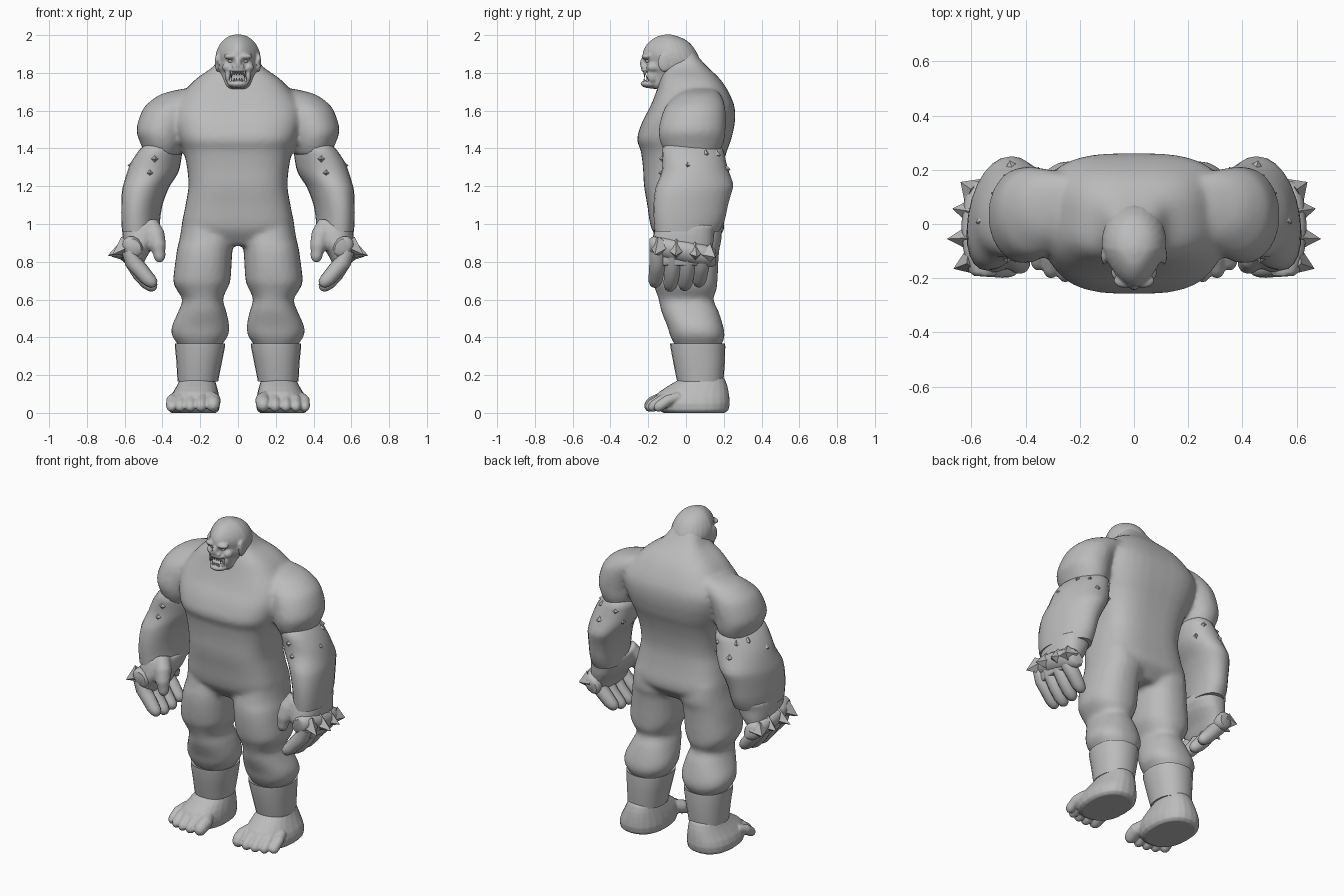
import bpy, bmesh, math
from mathutils import Vector, Matrix

skin = bpy.data.materials.new("grey_skin")
skin.diffuse_color = (0.5, 0.5, 0.5, 1)


def make(name, bm, angle=50):
    bmesh.ops.recalc_face_normals(bm, faces=bm.faces[:])
    me = bpy.data.meshes.new(name)
    bm.to_mesh(me)
    bm.free()
    me.materials.append(skin)
    ob = bpy.data.objects.new(name, me)
    bpy.context.collection.objects.link(ob)
    bpy.ops.object.select_all(action='DESELECT')
    ob.select_set(True)
    bpy.context.view_layer.objects.active = ob
    bpy.ops.object.shade_smooth_by_angle(angle=math.radians(angle))
    return ob


def blend(ob, voxel, steps):
    """Fuse overlapping volumes into one smooth skin."""
    m = ob.modifiers.new("blend", 'REMESH')
    m.mode, m.voxel_size, m.use_smooth_shade = 'VOXEL', voxel, True
    m = ob.modifiers.new("soften", 'SMOOTH')
    m.factor, m.iterations = .5, steps


def skin_rings(bm, rings):
    loops = [[bm.verts.new(p) for p in r] for r in rings]
    n = len(loops[0])
    for a, b in zip(loops, loops[1:]):
        for i in range(n):
            j = (i + 1) % n
            bm.faces.new((a[i], a[j], b[j], b[i]))
    bm.faces.new(loops[0])
    bm.faces.new(loops[-1])


def refine(rows, sub):
    """Insert spline-interpolated sections between the given ones."""
    v = [Vector(r) for r in rows]
    out = []
    for i in range(len(v) - 1):
        a, b, c, d = v[max(i - 1, 0)], v[i], v[i + 1], v[min(i + 2, len(v) - 1)]
        for k in range(sub):
            t = k / sub
            out.append(b + .5 * t * ((c - a) + t * ((2 * a - 5 * b + 4 * c - d)
                                                    + t * (3 * (b - c) + d - a))))
    return out + [v[-1]]


def loft(bm, rows, s=1, n=24, e=2.4, taper=0.0, shear=0.0, sub=1):
    """Stack rounded sections (z, x0, x1, y0, y1); taper narrows the front, shear skews x by y."""
    rings = []
    for z, x0, x1, y0, y1 in refine(rows, sub):
        r = []
        for i in range(n):
            t = 2 * math.pi * i / n
            c, d = math.cos(t), math.sin(t)
            k = 1 - taper * max(0, -d)
            dy = (y1 - y0) / 2 * math.copysign(abs(d) ** (2 / e), d)
            x = (x0 + x1) / 2 + k * (x1 - x0) / 2 * math.copysign(abs(c) ** (2 / e), c)
            r.append((s * (x - shear * dy), (y0 + y1) / 2 + dy, z))
        rings.append(r)
    skin_rings(bm, rings)


def tube(bm, pts, s=1, n=12):
    """Round limb through (x, y, z, radius) with a domed tip."""
    p = [Vector(q[:3]) for q in pts]
    rad = [q[3] for q in pts]
    end = (p[-1] - p[-2]).normalized()
    p += [p[-1] + end * rad[-1] * .6, p[-1] + end * rad[-1] * .9]
    rad += [rad[-1] * .75, rad[-1] * .3]
    rings = []
    for i, c in enumerate(p):
        q = (p[min(i + 1, len(p) - 1)] - p[max(i - 1, 0)]).to_track_quat('Z', 'Y')
        r = []
        for k in range(n):
            t = 2 * math.pi * k / n
            v = c + q @ Vector((math.cos(t), math.sin(t), 0)) * rad[i]
            r.append((s * v.x, v.y, v.z))
        rings.append(r)
    skin_rings(bm, rings)


def blob(bm, c, r, s=1):
    m = Matrix.Translation((s * c[0], c[1], c[2])) @ Matrix.Diagonal((*r, 1))
    bmesh.ops.create_uvsphere(bm, u_segments=16, v_segments=10, radius=1, matrix=m)


def spike(bm, base, tip, r, s=1, n=4):
    b, t = Vector(base), Vector(tip)
    b.x, t.x = s * b.x, s * t.x
    m = Matrix.Translation((b + t) / 2) @ (t - b).to_track_quat('Z', 'Y').to_matrix().to_4x4()
    bmesh.ops.create_cone(bm, cap_ends=True, segments=n, radius1=r, radius2=0,
                          depth=(t - b).length, matrix=m)


# Torso, shoulders, thighs and calves blended into one body
body = bmesh.new()
loft(body, [(.885, -.20, .20, -.12, .13), (.95, -.275, .275, -.17, .19),
            (1.0, -.295, .295, -.19, .203), (1.1, -.278, .278, -.205, .188),
            (1.2, -.262, .262, -.222, .18), (1.3, -.27, .27, -.228, .193),
            (1.39, -.29, .29, -.24, .218), (1.45, -.315, .315, -.259, .24),
            (1.54, -.34, .34, -.232, .259), (1.62, -.34, .34, -.19, .257),
            (1.7, -.285, .285, -.158, .225), (1.77, -.22, .22, -.135, .178),
            (1.83, -.135, .135, -.11, .115), (1.88, -.10, .10, -.10, .07),
            (1.93, -.07, .07, -.10, .035)], n=40, e=3.0, sub=4)
for s in (1, -1):
    loft(body, [(1.715, .16, .30, .02, .15), (1.69, .15, .40, -.04, .18),
                (1.65, .18, .465, -.085, .20), (1.6, .23, .508, -.12, .21),
                (1.5, .27, .538, -.145, .21), (1.43, .285, .518, -.136, .2),
                (1.36, .31, .49, -.10, .17)], s, e=2.05, sub=4)
    loft(body, [(1.02, .06, .295, -.16, .18), (.93, .02, .308, -.175, .19),
                (.87, .028, .322, -.188, .178), (.8, .033, .332, -.19, .172),
                (.7, .040, .343, -.18, .167), (.65, .06, .324, -.162, .162),
                (.6, .08, .295, -.145, .145), (.54, .062, .315, -.132, .172),
                (.46, .046, .35, -.10, .197), (.41, .052, .35, -.085, .205),
                (.375, .075, .328, -.068, .195), (.33, .10, .30, -.04, .17)], s, e=2.3, sub=4)
blend(make("body", body), .014, 6)

# Head with brow, nose, cheeks, lips, jaw and ears
bm = bmesh.new()
loft(bm, [(1.716, -.05, .05, -.178, -.10), (1.735, -.07, .07, -.198, -.06),
          (1.757, -.084, .084, -.192, -.03), (1.80, -.103, .103, -.197, .02),
          (1.825, -.114, .114, -.218, .05), (1.86, -.119, .119, -.222, .072),
          (1.89, -.119, .119, -.23, .066), (1.92, -.112, .112, -.226, .05),
          (1.95, -.097, .097, -.208, .028), (1.975, -.076, .076, -.182, -.002),
          (1.994, -.048, .048, -.15, -.045), (2.003, -.014, .014, -.11, -.08)],
     e=2.1, taper=.33, sub=2)
for s in (1, -1):
    blob(bm, (.036, -.208, 1.887), (.04, .028, .017), s)
    blob(bm, (.055, -.178, 1.83), (.03, .032, .026), s)
    blob(bm, (.018, -.222, 1.832), (.016, .016, .012), s)
    blob(bm, (.110, -.115, 1.855), (.012, .036, .05), s)
    blob(bm, (.054, -.178, 1.785), (.015, .03, .036), s)
blob(bm, (0, -.226, 1.85), (.018, .018, .034))
blob(bm, (0, -.192, 1.815), (.054, .047, .015))
blob(bm, (0, -.188, 1.742), (.056, .053, .024))
blend(make("head", bm), .0065, 3)

# Eyes
bm = bmesh.new()
for s in (1, -1):
    blob(bm, (.038, -.202, 1.862), (.016, .013, .008), s)
make("eyes", bm)

# Teeth and fangs
bm = bmesh.new()
for s in (1, -1):
    spike(bm, (.033, -.215, 1.81), (.034, -.222, 1.768), .008, s, 8)
    spike(bm, (.040, -.205, 1.755), (.041, -.212, 1.795), .008, s, 8)
    for x in (.008, .021):
        spike(bm, (x, -.220, 1.808), (x, -.222, 1.785), .008, s, 6)
        spike(bm, (x, -.220, 1.755), (x, -.222, 1.776), .007, s, 6)
make("teeth", bm)

for s, side in ((1, "left"), (-1, "right")):
    # Forearm sleeve
    bm = bmesh.new()
    loft(bm, [(1.425, .33, .48, -.10, .16), (1.40, .30, .513, -.125, .195),
              (1.33, .305, .562, -.125, .212), (1.27, .32, .585, -.13, .23),
              (1.21, .36, .602, -.155, .25), (1.17, .38, .61, -.165, .242),
              (1.1, .405, .613, -.172, .222), (1.02, .417, .613, -.17, .205),
              (.96, .418, .61, -.165, .175)], s, e=2.1, shear=.15, sub=2)
    make(side + "_forearm", bm)

    # Low studs around the top of the forearm
    bm = bmesh.new()
    for a, z in ((-95, 1.345), (-95, 1.27), (-12, 1.31), (25, 1.37),
                 (52, 1.365), (75, 1.29), (110, 1.36), (140, 1.29)):
        t, f = math.radians(a), (1.4 - z) / .13
        c, d = math.cos(t), math.sin(t)
        rx, ry = .108 + .027 * f, .159 + .02 * f
        x, y = .407 + .045 * f - .15 * ry * d, .035 + .015 * f
        spike(bm, (x + (rx - .008) * c, y + (ry - .008) * d, z),
              (x + (rx + .018) * c, y + (ry + .018) * d, z), .024, s)
    make(side + "_arm_studs", bm, 20)

    # Palm and thumb
    bm = bmesh.new()
    loft(bm, [(1.0, .415, .605, -.155, .165), (.95, .408, .612, -.17, .15),
              (.90, .43, .612, -.18, .145), (.84, .475, .608, -.18, .13),
              (.78, .505, .595, -.165, .11)], s, e=2.4)
    tube(bm, [(.47, -.09, 1.0, .05), (.435, -.125, .94, .05), (.422, -.145, .88, .042),
              (.415, -.148, .825, .032)], s)
    blend(make(side + "_hand", bm), .011, 2)

    # Four curled fingers
    bm = bmesh.new()
    for y, dz in ((-.15, .012), (-.07, -.008), (.008, -.005), (.083, .014)):
        tube(bm, [(.575, y, .86, .042), (.556, y, .80, .044), (.518, y - .004, .745 + dz, .042),
                  (.48, y - .01, .70 + dz, .039), (.459, y - .014, .682 + dz, .034)], s)
    make(side + "_fingers", bm)

    # Knuckle band with spikes
    bm = bmesh.new()
    rings = []
    for y, k in ((-.192, .7), (-.175, 1), (-.09, 1.05), (0, 1.08), (.09, 1.05), (.14, 1), (.158, .7)):
        bow = .014 - .9 * (y + .015) ** 2
        rings.append([(s * (.565 + bow + .054 * k * math.cos(t)), y,
                       .85 - .17 * y + .055 * k * math.sin(t) + .012 * math.cos(t))
                      for t in [2 * math.pi * i / 12 for i in range(12)]])
    skin_rings(bm, rings)
    make(side + "_knuckle_band", bm)
    bm = bmesh.new()
    for y, x, dy in ((-.135, .666, -.03), (-.05, .69, -.005), (.045, .67, .012), (.12, .64, .035)):
        spike(bm, (.59, y, .86 - .17 * y), (x, y + dy, .83 - .05 * y), .058, s)
    make(side + "_knuckle_spikes", bm, 20)

    # Flared shin cuff
    bm = bmesh.new()
    loft(bm, [(.355, .095, .305, -.05, .175), (.368, .068, .334, -.084, .207),
              (.35, .069, .334, -.083, .208), (.27, .085, .326, -.068, .206),
              (.18, .103, .321, -.05, .199), (.165, .105, .319, -.046, .197),
              (.172, .13, .295, -.02, .17)], s, e=2.2)
    make(side + "_shin_cuff", bm)

    # Foot with five toes
    bm = bmesh.new()
    loft(bm, [(0, .115, .355, -.12, .205), (.015, .10, .37, -.145, .225),
              (.05, .095, .372, -.165, .232), (.08, .098, .362, -.165, .23),
              (.11, .104, .344, -.145, .226), (.14, .112, .326, -.10, .22),
              (.175, .122, .308, -.04, .208), (.21, .13, .30, -.02, .18)], s, e=2.3)
    for x, y, r in ((.133, -.186, .037), (.196, -.192, .031), (.253, -.188, .029),
                    (.306, -.174, .028), (.353, -.146, .027)):
        tube(bm, [(x * .8 + .05, y + .11, .085, r), (x - .002, y + .05, .066, r * 1.1),
                  (x, y + .01, r + .012, r * 1.06), (x, y, r + .004, r)], s)
    blend(make(side + "_foot", bm), .007, 1)
